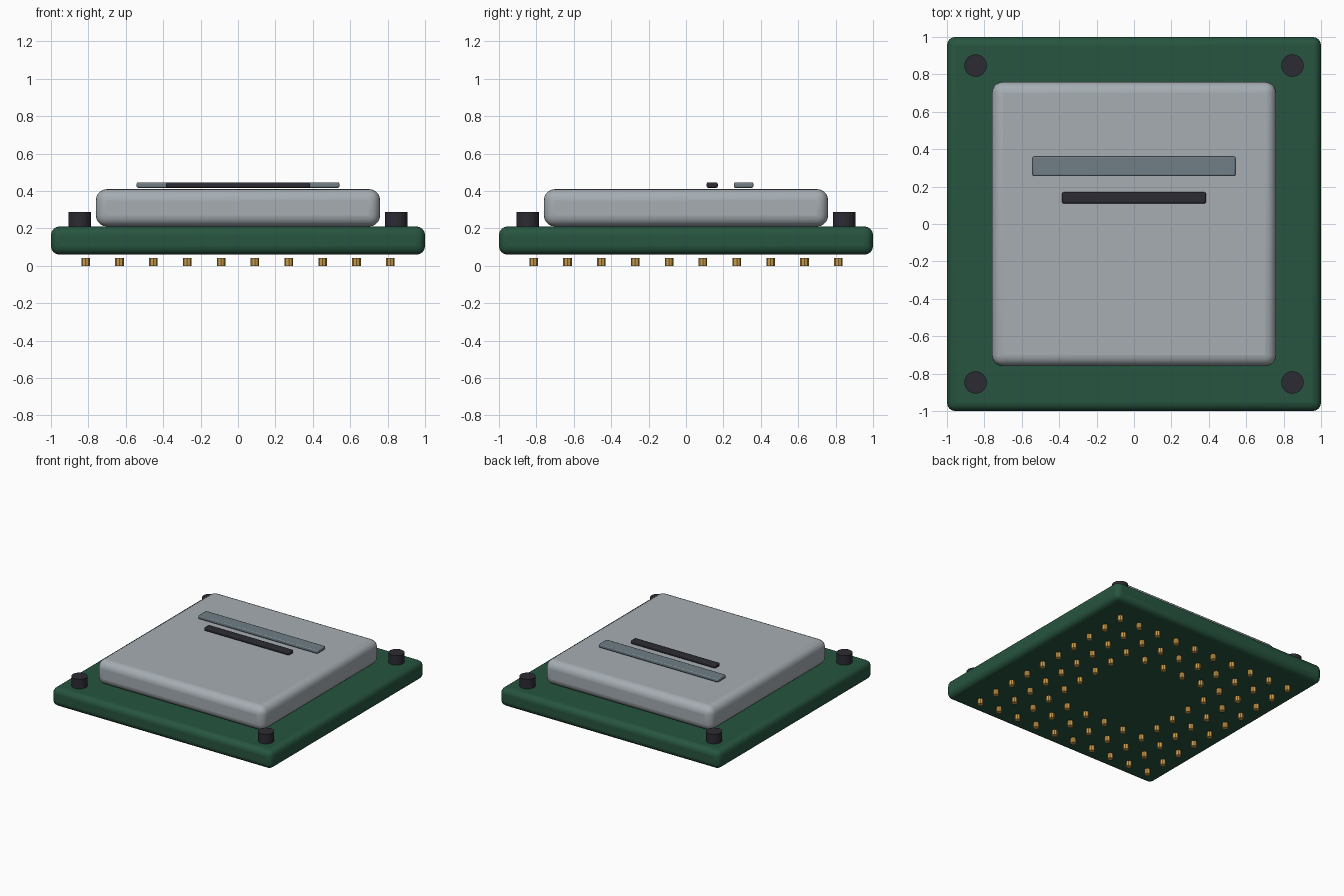
import bpy
import bmesh
import math
from mathutils import Matrix

cube = bpy.data.objects.get("Cube")
if cube:
    bpy.data.objects.remove(cube, do_unlink=True)


def material(name, rgb):
    mat = bpy.data.materials.new(name)
    mat.use_nodes = True
    colour = (*rgb, 1)
    mat.diffuse_color = colour
    mat.node_tree.nodes["Principled BSDF"].inputs["Base Color"].default_value = colour
    return mat


green = material("board green", (0.02, 0.09, 0.05))
silver = material("lid silver", (0.38, 0.42, 0.45))
slate = material("marking slate", (0.16, 0.21, 0.24))
black = material("dark grey", (0.025, 0.024, 0.032))
gold = material("contact gold", (0.60, 0.34, 0.07))


def finish(name, bm, mat, bevel, segments):
    mesh = bpy.data.meshes.new(name)
    bm.to_mesh(mesh)
    bm.free()
    mesh.materials.append(mat)
    obj = bpy.data.objects.new(name, mesh)
    bpy.context.collection.objects.link(obj)
    if bevel:
        mod = obj.modifiers.new("Rounded edges", "BEVEL")
        mod.width = bevel
        mod.segments = segments
        mod.limit_method = "ANGLE"
    bpy.ops.object.select_all(action="DESELECT")
    obj.select_set(True)
    bpy.context.view_layer.objects.active = obj
    bpy.ops.object.shade_smooth_by_angle(angle=math.radians(35))
    return obj


def box(name, width, depth, bottom, top, mat, y=0, bevel=0, segments=4):
    bm = bmesh.new()
    place = Matrix.Translation((0, y, (bottom + top) / 2))
    size = Matrix.Diagonal((width, depth, top - bottom, 1))
    bmesh.ops.create_cube(bm, size=1, matrix=place @ size)
    return finish(name, bm, mat, bevel, segments)


def cylinders(name, spots, radius, bottom, top, sides, mat, bevel=0):
    bm = bmesh.new()
    for x, y in spots:
        bmesh.ops.create_cone(
            bm, cap_ends=True, segments=sides, radius1=radius, radius2=radius,
            depth=top - bottom, matrix=Matrix.Translation((x, y, (bottom + top) / 2)))
    return finish(name, bm, mat, bevel, 2)


# Circuit board and metal lid
box("board", 2, 2, 0.06, 0.21, green, bevel=0.045)
box("lid", 1.52, 1.52, 0.21, 0.41, silver, bevel=0.06, segments=5)

# Raised marking bars on the lid
box("wide_marking", 1.085, 0.105, 0.417, 0.446, slate, y=0.308, bevel=0.008, segments=2)
box("narrow_marking", 0.77, 0.06, 0.417, 0.446, black, y=0.14, bevel=0.008, segments=2)

# Corner posts
for side, x in (("left", 0.847), ("right", -0.847)):
    for end, y in (("front", -0.847), ("back", 0.847)):
        cylinders(f"{end}_{side}_post", [(x, y)], 0.06, 0.2, 0.288, 32, black)

# Contact pins: outer three rings of a square grid
count, pitch = 10, 0.181
offset = (count - 1) / 2
spots = [((i - offset) * pitch, (j - offset) * pitch)
         for i in range(count) for j in range(count)
         if max(abs(i - offset), abs(j - offset)) > 2]
cylinders("contact_pins", spots, 0.023, 0, 0.043, 8, gold)
